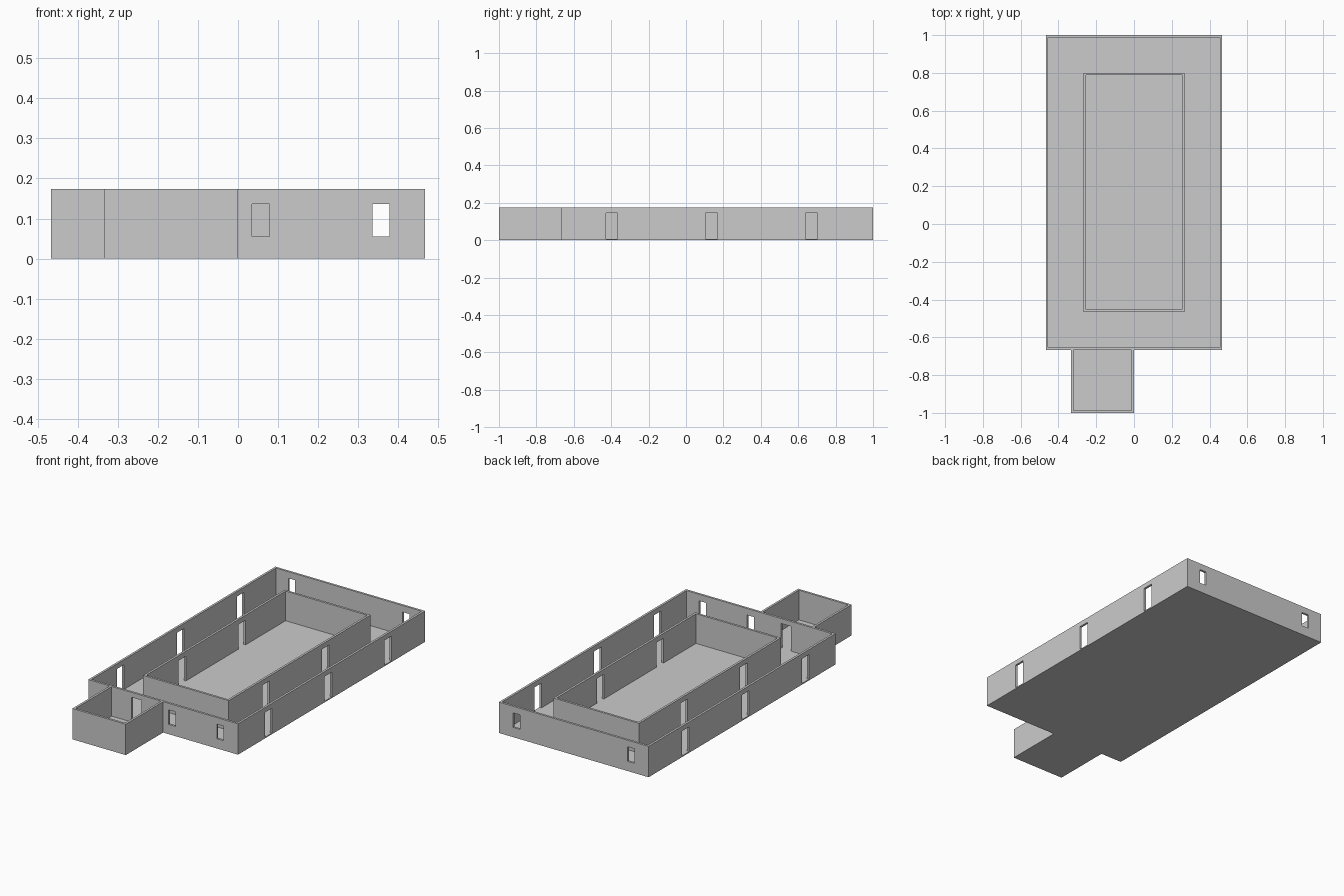
import bpy, bmesh

if "Cube" in bpy.data.objects:
    bpy.data.objects.remove(bpy.data.objects["Cube"])

T = 0.0125        # wall thickness
H = 0.174         # wall height
F = 0.0067        # floor thickness
DOOR_W, DOOR_TOP = 0.063, 0.146
WIN_W, WIN_Z0, WIN_Z1 = 0.043, 0.055, 0.137
X, Y0, Y1 = 0.467, -0.667, 1.0             # main hall
AX0, AX1, AY0 = -0.333, 0.0, -1.0          # annex
IX, IY0, IY1 = 0.267, -0.465, 0.8          # inner room


def prism(name, outline, z0, z1):
    """Extrude a counter-clockwise outline from z0 to z1."""
    bm = bmesh.new()
    face = bm.faces.new([bm.verts.new((x, y, z0)) for x, y in outline])
    ext = bmesh.ops.extrude_face_region(bm, geom=[face])
    for v in ext["geom"]:
        if isinstance(v, bmesh.types.BMVert):
            v.co.z = z1
    bmesh.ops.recalc_face_normals(bm, faces=bm.faces)
    mesh = bpy.data.meshes.new(name)
    bm.to_mesh(mesh)
    bm.free()
    obj = bpy.data.objects.new(name, mesh)
    bpy.context.collection.objects.link(obj)
    return obj


def rect(x0, x1, y0, y1):
    return [(x0, y0), (x1, y0), (x1, y1), (x0, y1)]


def cut(obj, x0, x1, y0, y1, z0, z1):
    """Subtract a box from obj and discard the cutter."""
    cutter = prism("cutter", rect(x0, x1, y0, y1), z0, z1)
    cutter.hide_render = True
    mod = obj.modifiers.new("cut", 'BOOLEAN')
    mod.operation = 'DIFFERENCE'
    mod.solver = 'EXACT'
    mod.object = cutter
    bpy.context.view_layer.objects.active = obj
    bpy.ops.object.modifier_apply(modifier=mod.name)
    bpy.data.objects.remove(cutter)


def side_opening(obj, wall_x, y):
    """Door through a side wall."""
    cut(obj, wall_x - 0.02, wall_x + 0.02, y - DOOR_W / 2, y + DOOR_W / 2, F, DOOR_TOP)


def end_opening(obj, wall_y, x, w, z0, z1):
    """Door or window through a front or back wall."""
    cut(obj, x - w / 2, x + w / 2, wall_y - 0.02, wall_y + 0.02, z0, z1)


# Outer building: floor and walls of the hall and annex in one solid
outer = prism("outer_building",
              [(-X, Y0), (AX0, Y0), (AX0, AY0), (AX1, AY0), (AX1, Y0),
               (X, Y0), (X, Y1), (-X, Y1)], 0, H)
cut(outer, -X + T, X - T, Y0 + T, Y1 - T, F, 0.3)
cut(outer, AX0 + T, AX1 - T, AY0 + T, Y0, F, 0.3)

# Side doors
for y in (-0.397, 0.137, 0.671):
    for s in (-1, 1):
        side_opening(outer, s * (X - T / 2), y)

# Front and back windows
for x in (0.0565, 0.3565):
    end_opening(outer, Y0 + T / 2, x, WIN_W, WIN_Z0, WIN_Z1)
for x in (-0.3565, 0.3565):
    end_opening(outer, Y1 - T / 2, x, WIN_W, WIN_Z0, WIN_Z1)

# Doorway between annex and hall
end_opening(outer, Y0 + T / 2, (AX0 + AX1) / 2, DOOR_W, F, DOOR_TOP)

# Inner room walls with two doors on each side
inner = prism("inner_room_walls", rect(-IX, IX, IY0, IY1), F, H)
cut(inner, -IX + T, IX - T, IY0 + T, IY1 - T, -0.1, 0.3)
for y in (-0.133, 0.4):
    cut(inner, -0.4, 0.4, y - DOOR_W / 2, y + DOOR_W / 2, -0.1, DOOR_TOP)
